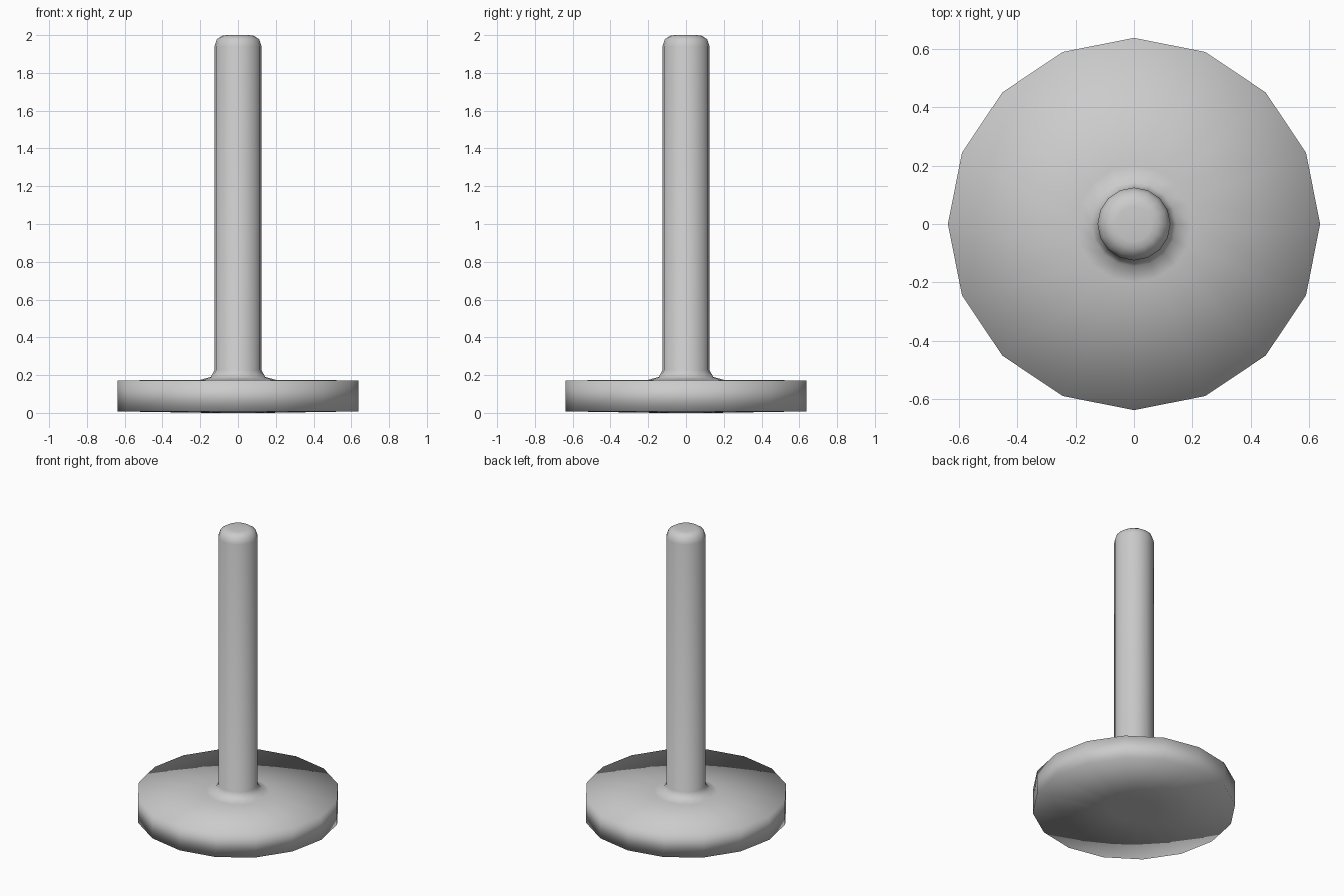
import bpy, bmesh
from math import cos, sin, tau

if "Cube" in bpy.data.objects:
    bpy.data.objects.remove(bpy.data.objects["Cube"])

SIDES = 16


def lathe(name, profile):
    """Revolve (radius, height) points around z; zero radius makes a pole."""
    bm = bmesh.new()
    rings = []
    for r, z in profile:
        n = SIDES if r > 0 else 1
        rings.append([bm.verts.new((r * cos(tau * i / SIDES), r * sin(tau * i / SIDES), z))
                      for i in range(n)])
    for a, b in zip(rings, rings[1:]):
        for i in range(SIDES):
            j = (i + 1) % SIDES
            quad = [a[i % len(a)], a[j % len(a)], b[j % len(b)], b[i % len(b)]]
            bm.faces.new(list(dict.fromkeys(quad)))
    bmesh.ops.recalc_face_normals(bm, faces=bm.faces)
    for f in bm.faces:
        f.smooth = True
    mesh = bpy.data.meshes.new(name)
    bm.to_mesh(mesh)
    bm.free()
    obj = bpy.data.objects.new(name, mesh)
    bpy.context.collection.objects.link(obj)
    return obj


# One continuous skin: round base, small fillet, tall post with rounded tip
lathe("post_on_round_base", [
    (0, 0), (0.15, 0), (0.638, 0.008), (0.638, 0.172),      # base disc
    (0.2, 0.175), (0.145, 0.19), (0.125, 0.225),            # fillet
    (0.125, 1.94), (0.112, 1.978), (0.085, 1.996), (0.06, 2.0), (0, 2.0),  # post and tip
])
